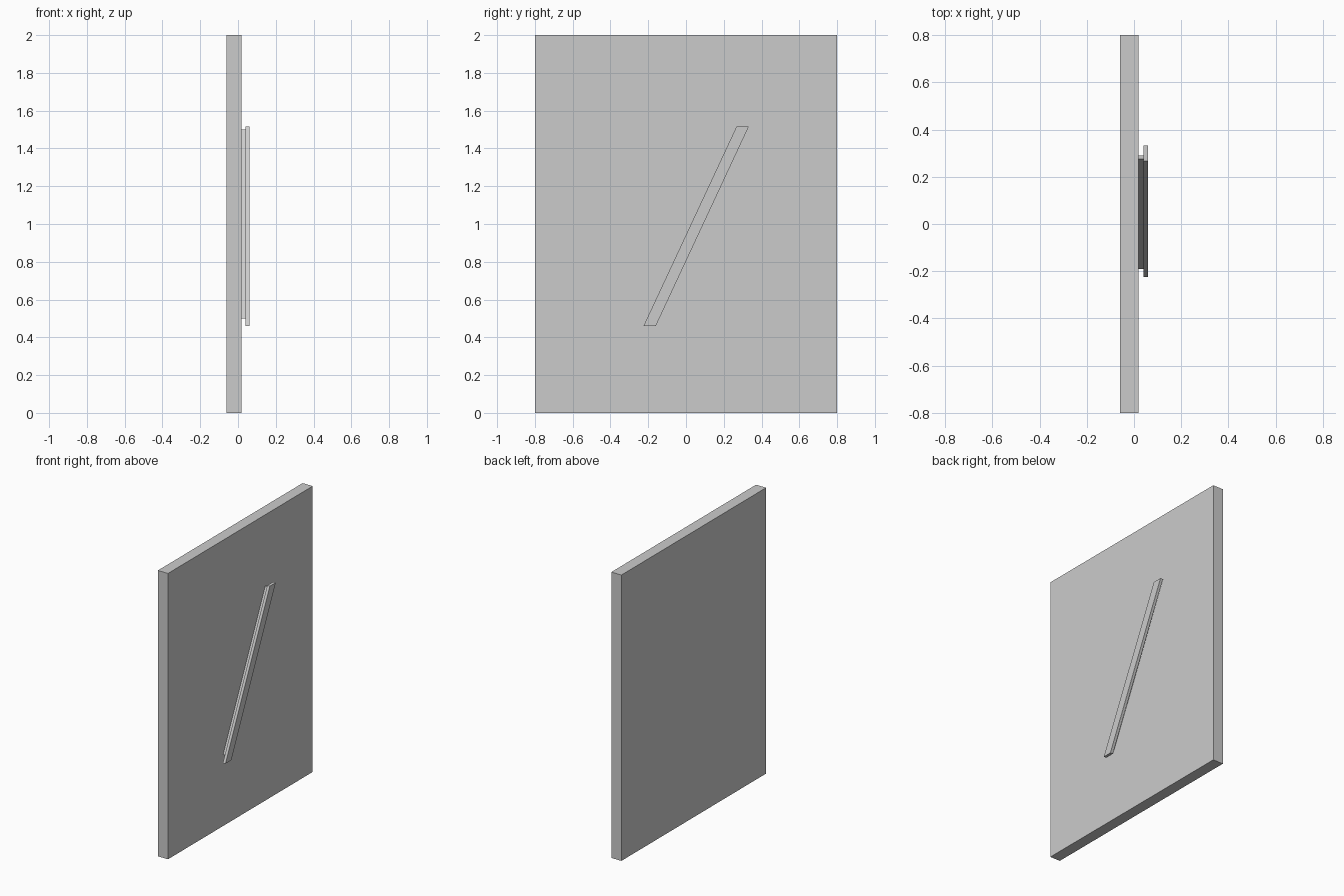
import bpy
import bmesh

cube = bpy.data.objects.get("Cube")
if cube:
    bpy.data.objects.remove(cube, do_unlink=True)

# Single light grey
grey = bpy.data.materials.new("light grey")
grey.use_nodes = True
colour = (0.6, 0.6, 0.6, 1)
grey.diffuse_color = colour
grey.node_tree.nodes["Principled BSDF"].inputs["Base Color"].default_value = colour


def slab(name, outline, x_back, x_front):
    """Extrude a (y, z) outline along x."""
    bm = bmesh.new()
    face = bm.faces.new([bm.verts.new((x_back, y, z)) for y, z in outline])
    new = bmesh.ops.extrude_face_region(bm, geom=[face])["geom"]
    verts = [v for v in new if isinstance(v, bmesh.types.BMVert)]
    bmesh.ops.translate(bm, verts=verts, vec=(x_front - x_back, 0, 0))
    bmesh.ops.recalc_face_normals(bm, faces=bm.faces)
    mesh = bpy.data.meshes.new(name)
    bm.to_mesh(mesh)
    bm.free()
    mesh.materials.append(grey)
    obj = bpy.data.objects.new(name, mesh)
    bpy.context.collection.objects.link(obj)
    return obj


def slanted(y_low, y_high, z_low, z_high, width):
    """Parallelogram with level ends."""
    return [(y_low, z_low), (y_low + width, z_low),
            (y_high, z_high), (y_high - width, z_high)]


# Upright panel
slab("panel", [(-0.8, 0), (0.8, 0), (0.8, 2), (-0.8, 2)], -0.06, 0.018)

# Slanted handle: narrow stem against the panel, wider grip over it
slab("handle_stem", slanted(-0.19, 0.29, 0.5, 1.5, 0.015), 0.018, 0.04)
slab("handle_grip", slanted(-0.225, 0.332, 0.46, 1.515, 0.065), 0.04, 0.06)
